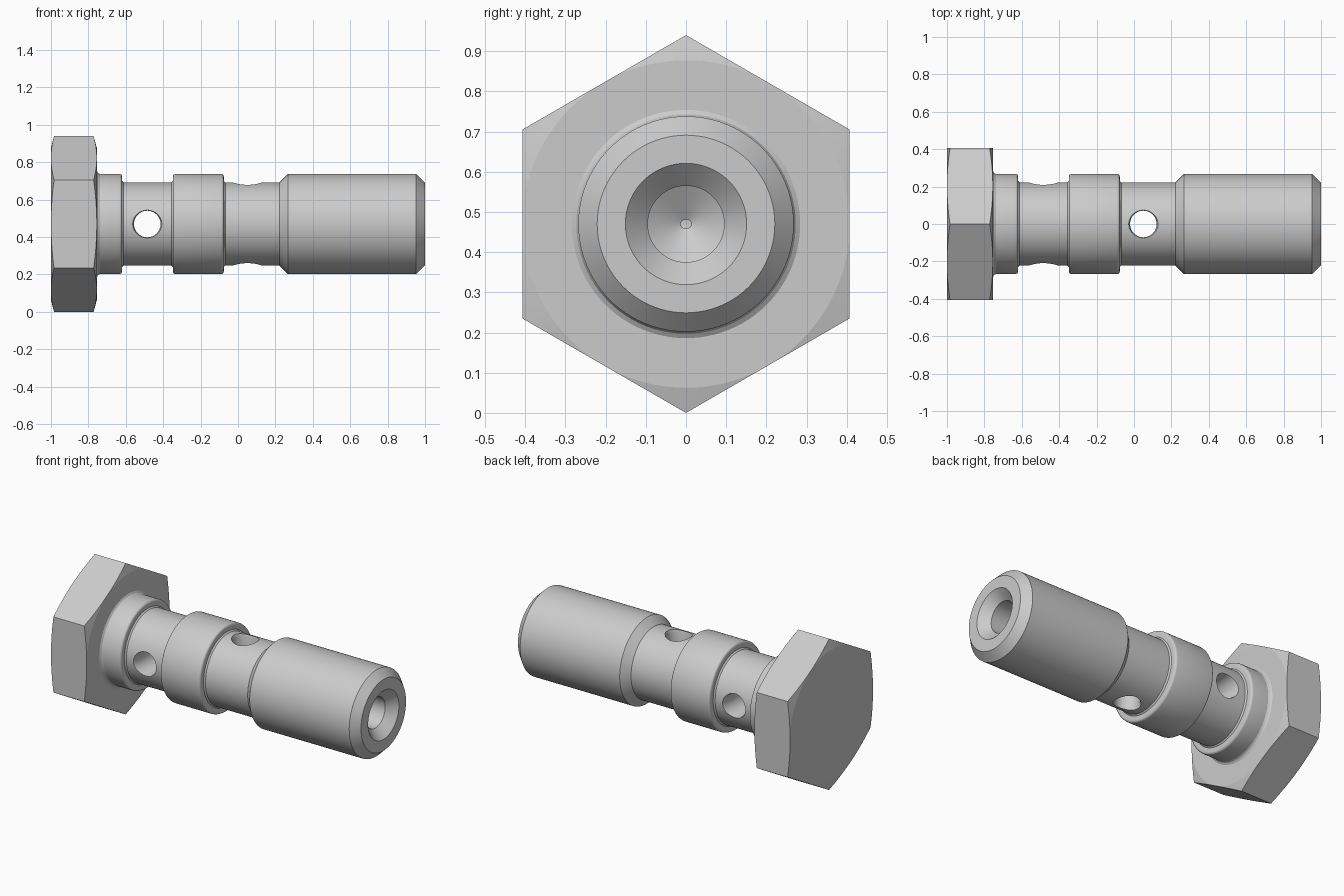
import bpy
import bmesh
import math
from mathutils import Matrix, Vector

AXIS_Z = 0.47

cube = bpy.data.objects.get("Cube")
if cube:
    bpy.data.objects.remove(cube, do_unlink=True)

steel = bpy.data.materials.new("light_grey_steel")
steel.use_nodes = True
steel.diffuse_color = (0.6, 0.6, 0.6, 1)
steel.node_tree.nodes["Principled BSDF"].inputs["Base Color"].default_value = steel.diffuse_color


def lathe(name, profile, steps=96, turn=None, x=0.0):
    """Spin (x, radius) points about the x axis, then turn and place the solid."""
    bm = bmesh.new()
    verts = [bm.verts.new((px, 0, r)) for px, r in profile]
    edges = [bm.edges.new(pair) for pair in zip(verts, verts[1:])]
    bmesh.ops.spin(bm, geom=verts + edges, cent=(0, 0, 0), axis=(1, 0, 0),
                   angle=math.tau, steps=steps, use_merge=True)
    bmesh.ops.remove_doubles(bm, verts=bm.verts, dist=1e-5)
    bmesh.ops.recalc_face_normals(bm, faces=bm.faces)
    place = Matrix.Translation((x, 0, AXIS_Z))
    bm.transform(place @ turn if turn else place)
    mesh = bpy.data.meshes.new(name)
    bm.to_mesh(mesh)
    bm.free()
    mesh.materials.append(steel)
    obj = bpy.data.objects.new(name, mesh)
    bpy.context.collection.objects.link(obj)
    return obj


def select(obj):
    bpy.ops.object.select_all(action="DESELECT")
    obj.select_set(True)
    bpy.context.view_layer.objects.active = obj


def combine(obj, cutter, operation):
    """Apply a boolean and discard the helper solid."""
    cutter.hide_render = True
    mod = obj.modifiers.new("cut", "BOOLEAN")
    mod.operation = operation
    mod.solver = "EXACT"
    mod.object = cutter
    select(obj)
    bpy.ops.object.modifier_apply(modifier=mod.name)
    bpy.data.objects.remove(cutter, do_unlink=True)


def rounded(x, r, dx, dr):
    """Quarter-round shoulder from (x, r) to (x + dx, r + dr), leaving along x."""
    return [(x + dx * math.sin(a), r + dr * (1 - math.cos(a)))
            for a in (i * math.pi / 8 for i in range(5))]


# Hexagonal head, its corners turned down on both faces
head = lathe("hex_head", [(-1, 0), (-1, 0.47), (-0.755, 0.47), (-0.755, 0)], steps=6)
turning = lathe("head_turning", [(-1.01, 0), (-1.01, 0.37), (-0.982, 0.475),
                                 (-0.773, 0.475), (-0.745, 0.37), (-0.745, 0)], steps=128)
combine(head, turning, "INTERSECT")

# Stepped shank with collars, grooves, chamfered end and drilled bore
NECK, COLLAR, ROUND = 0.222, 0.268, 0.014
profile = [(-0.77, 0), (-0.77, 0.284), (-0.755, 0.284), (-0.748, 0.273), (-0.738, COLLAR)]
profile += rounded(-0.634, COLLAR, ROUND, -ROUND)
profile += [(-0.62, 0.23), (-0.612, NECK), (-0.356, NECK), (-0.348, 0.23)]
profile += rounded(-0.334, COLLAR, -ROUND, -ROUND)[::-1]
profile += rounded(-0.09, COLLAR, ROUND, -ROUND)
profile += [(-0.076, 0.23), (-0.068, NECK), (0.222, NECK), (0.268, COLLAR),
            (0.952, COLLAR), (1, 0.221), (1, 0.151), (0.945, 0.095),
            (-0.365, 0.095), (-0.422, 0)]
shank = lathe("drilled_shank", profile)

# Cross holes with softened rims: one front to back, one top to bottom
hole = [(-0.4, 0), (-0.4, 0.079), (-0.224, 0.079), (-0.2, 0.071),
        (0.2, 0.071), (0.224, 0.079), (0.4, 0.079), (0.4, 0)]
for x, axis in ((-0.485, "Z"), (0.05, "Y")):
    drill = lathe("cross_hole", hole, 64, Matrix.Rotation(math.pi / 2, 4, axis), x)
    combine(shank, drill, "DIFFERENCE")

for part in (head, shank):
    select(part)
    bpy.ops.object.shade_smooth_by_angle(angle=math.radians(25 if part is shank else 8))
